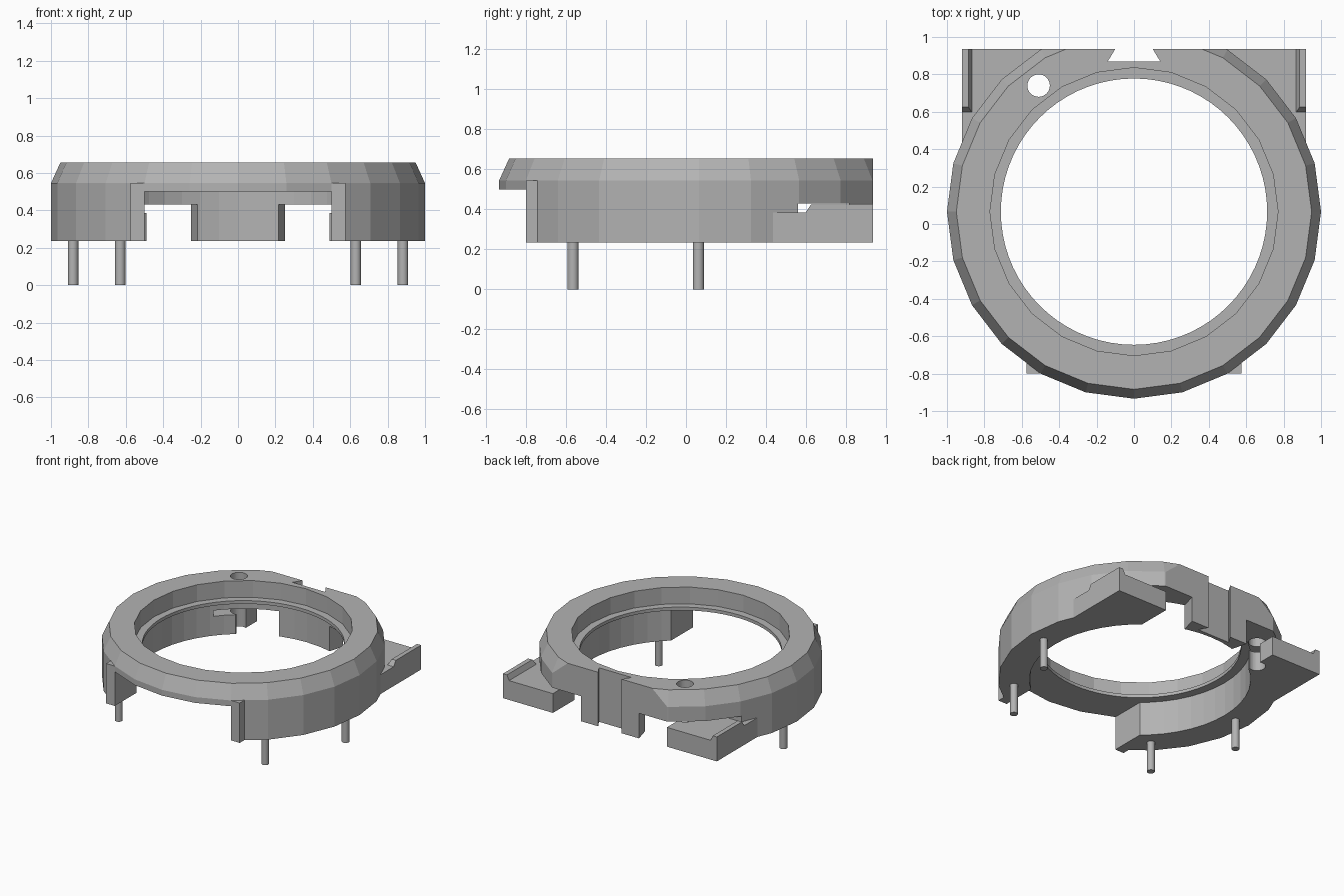
import bpy, bmesh, math
from mathutils import Matrix

if "Cube" in bpy.data.objects:
    bpy.data.objects.remove(bpy.data.objects["Cube"], do_unlink=True)

CY = 0.066       # ring centre on y
BACK = 0.935     # flat back plane
BASE = 0.235     # underside of the housing

grey = bpy.data.materials.new("plain_grey")
grey.use_nodes = True
grey.diffuse_color = (0.45, 0.45, 0.45, 1)
grey.node_tree.nodes["Principled BSDF"].inputs["Base Color"].default_value = (0.45, 0.45, 0.45, 1)


def finish(name, bm):
    bmesh.ops.recalc_face_normals(bm, faces=bm.faces)
    mesh = bpy.data.meshes.new(name)
    bm.to_mesh(mesh)
    bm.free()
    mesh.materials.append(grey)
    ob = bpy.data.objects.new(name, mesh)
    bpy.context.scene.collection.objects.link(ob)
    return ob


def prism(name, outline, z0, z1):
    """Extrude an (x, y) outline from z0 to z1."""
    bm = bmesh.new()
    face = bm.faces.new([bm.verts.new((x, y, z0)) for x, y in outline])
    top = bmesh.ops.extrude_face_region(bm, geom=[face])["geom"]
    bmesh.ops.translate(bm, verts=[v for v in top if isinstance(v, bmesh.types.BMVert)],
                        vec=(0, 0, z1 - z0))
    return finish(name, bm)


def box(name, x0, x1, y0, y1, z0, z1):
    return prism(name, [(x0, y0), (x1, y0), (x1, y1), (x0, y1)], z0, z1)


def disc(name, r, z0, z1, sides, x=0, y=CY):
    ring = [(x + r * math.cos(2 * math.pi * i / sides),
             y + r * math.sin(2 * math.pi * i / sides)) for i in range(sides)]
    return prism(name, ring, z0, z1)


def boolean(target, other, operation):
    mod = target.modifiers.new(operation.lower(), "BOOLEAN")
    mod.operation, mod.solver, mod.object = operation, "EXACT", other
    bpy.context.view_layer.update()
    graph = bpy.context.evaluated_depsgraph_get()
    mesh = bpy.data.meshes.new_from_object(target.evaluated_get(graph))
    target.modifiers.clear()
    target.data = mesh
    bpy.data.objects.remove(other, do_unlink=True)


def cut(target, other):
    boolean(target, other, "DIFFERENCE")


# Housing ring with a bevelled upper edge
bm = bmesh.new()
loops = []
for r, z in [(1, BASE), (1, 0.545), (0.95, 0.655)]:
    loops.append(bmesh.ops.create_circle(
        bm, segments=24, radius=r,
        matrix=Matrix.Translation((0, CY, z)) @ Matrix.Rotation(math.pi / 2, 4, "Z"))["verts"])
for low, high in zip(loops, loops[1:]):
    for i in range(24):
        j = (i + 1) % 24
        bm.faces.new((low[i], low[j], high[j], high[i]))
bm.faces.new(loops[0])
bm.faces.new(loops[-1])
housing = finish("ring_housing", bm)

# Openings below the ring at the front and back, and the flat back
cut(housing, box("cutter", -0.5, 0.5, -1.2, 0, 0, 0.5))
cut(housing, box("cutter", -0.49, 0.49, 0, 1.2, 0, 0.43))
cut(housing, box("cutter", -1.2, 1.2, BACK, 1.3, 0, 1))
cut(housing, box("cutter", -1.2, 1.2, 0.56, 1.2, 0.385, 0.43))

# Back corner wings
for s in (-1, 1):
    boolean(housing, box("wing", *sorted((s * 0.49, s * 0.92)), 0.4, BACK, BASE, 0.385), "UNION")

# Back block
boolean(housing, prism("block", [(-0.25, BACK), (-0.2, 0.75), (0.2, 0.75), (0.25, BACK)],
                       BASE, 0.5), "UNION")

# Stepped central bore, dovetail notch and round hole
cut(housing, disc("cutter", 0.78, 0, 0.5, 48))
cut(housing, disc("cutter", 0.77, 0.525, 1, 24))
cut(housing, disc("cutter", 0.712, 0, 1, 72))
cut(housing, prism("cutter", [(-0.1, BACK + 0.001), (-0.14, 0.87), (0.14, 0.87), (0.1, BACK + 0.001)], 0, 1))
cut(housing, disc("cutter", 0.06, 0, 1, 32, -0.51, 0.74))

for s, side in ((1, "left"), (-1, "right")):
    # Raised rim on the wing, sloped on its inner side and front end
    bm = bmesh.new()
    low = [bm.verts.new((s * x, y, 0.38)) for x, y in
           [(0.865, 0.595), (0.92, 0.595), (0.92, BACK), (0.865, BACK)]]
    high = [bm.verts.new((s * x, y, 0.425)) for x, y in
            [(0.885, 0.625), (0.92, 0.625), (0.92, BACK), (0.885, BACK)]]
    bm.faces.new(low)
    bm.faces.new(high)
    for i in range(4):
        j = (i + 1) % 4
        bm.faces.new((low[i], low[j], high[j], high[i]))
    finish(side + "_wing_rim", bm)

    # Front post beside the opening
    box(side + "_front_post", *sorted((s * 0.5, s * 0.575)), -0.8, -0.7, BASE, 0.545)

    # Locating pins
    for place, x, y in (("side", 0.882, 0.062), ("front", 0.63, -0.565)):
        pin = disc(side + "_" + place + "_pin", 0.028, 0, BASE + 0.02, 20, s * x, y)
        for ob in bpy.context.selected_objects:
            ob.select_set(False)
        pin.select_set(True)
        bpy.context.view_layer.objects.active = pin
        bpy.ops.object.shade_smooth_by_angle(angle=math.radians(40))
